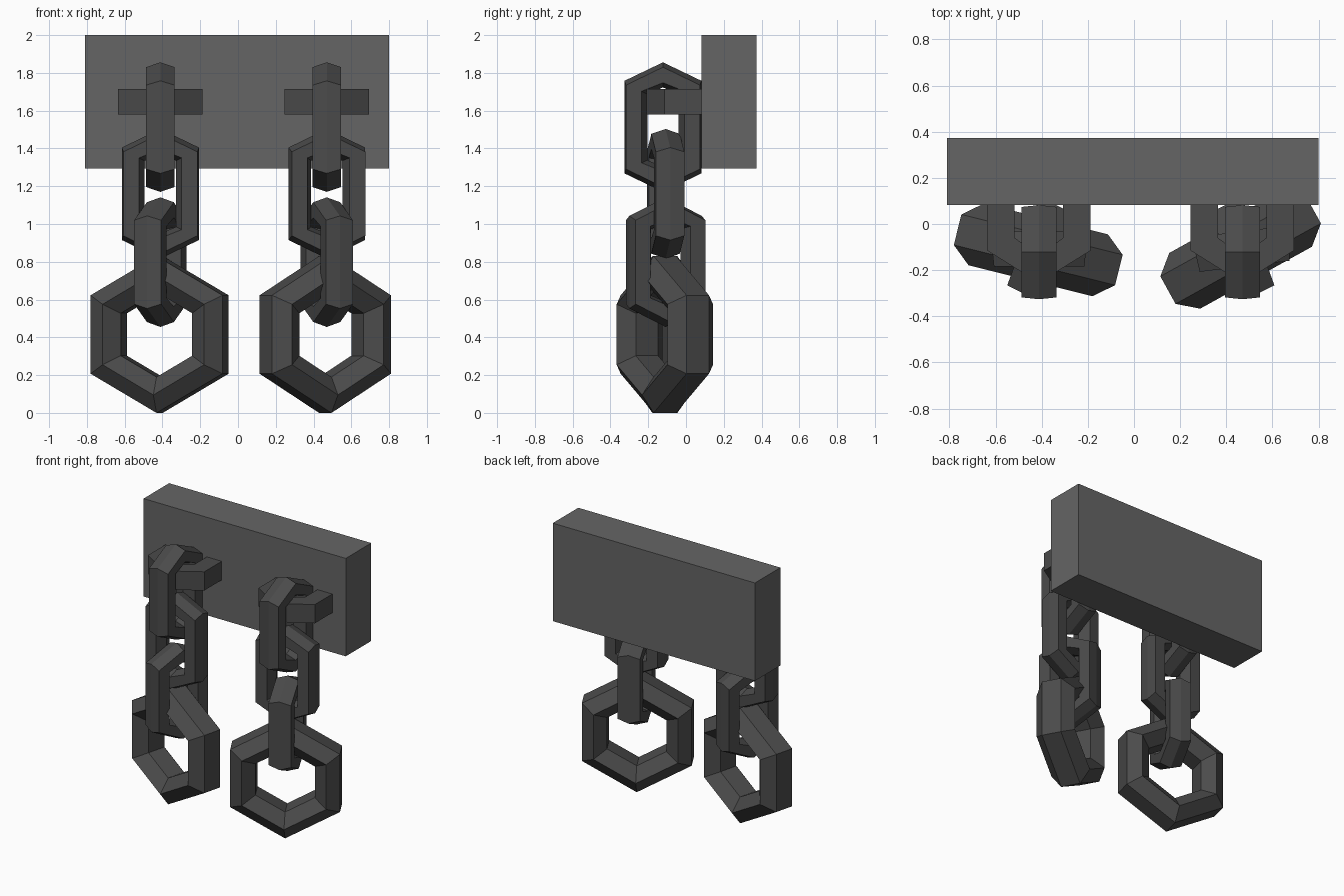
import bpy, bmesh, math

if "Cube" in bpy.data.objects:
    bpy.data.objects.remove(bpy.data.objects["Cube"])


def paint(name, value):
    mat = bpy.data.materials.new(name)
    mat.diffuse_color = (value, value, value, 1)
    mat.use_nodes = True
    mat.node_tree.nodes["Principled BSDF"].inputs["Base Color"].default_value = mat.diffuse_color
    return mat


wall_grey = paint("wall_grey", .13)
iron_grey = paint("iron_grey", .07)


def finish(name, bm, mat, loc=(0, 0, 0), yaw=0):
    bmesh.ops.recalc_face_normals(bm, faces=bm.faces)
    me = bpy.data.meshes.new(name)
    bm.to_mesh(me)
    bm.free()
    me.materials.append(mat)
    ob = bpy.data.objects.new(name, me)
    ob.location = loc
    ob.rotation_euler.z = math.radians(yaw)
    bpy.context.collection.objects.link(ob)


def link(name, section, loc, yaw):
    """Six-cornered ring in the xz plane; each section point is
    (half width, apex height, shoulder height, depth)."""
    bm = bmesh.new()
    loops = []
    for a, h, s, d in section:
        outline = [(0, h), (a, s), (a, -s), (0, -h), (-a, -s), (-a, s)]
        loops.append([bm.verts.new((x, d, z)) for x, z in outline])
    n = len(loops)
    for i in range(n):
        p, q = loops[i], loops[(i + 1) % n]
        for k in range(6):
            m = (k + 1) % 6
            bm.faces.new((p[k], p[m], q[m], q[k]))
    finish(name, bm, iron_grey, loc, yaw)


def prism(name, profile, z0, z1, mat, loc=(0, 0, 0)):
    bm = bmesh.new()
    f = bm.faces.new([bm.verts.new((x, y, z0)) for x, y in profile])
    up = bmesh.ops.extrude_face_region(bm, geom=[f])
    verts = [v for v in up["geom"] if isinstance(v, bmesh.types.BMVert)]
    bmesh.ops.translate(bm, verts=verts, vec=(0, 0, z1 - z0))
    finish(name, bm, mat, loc)


# Wall block
prism("wall_block", [(-.81, .083), (.80, .083), (.80, .373), (-.81, .373)],
      1.295, 2.0, wall_grey)

# Link cross-sections: slim elongated link and heavy hexagonal end ring
slim = [(.204, .343, .245, 0), (.196, .317, .222, .076), (.113, .235, .19, .076),
        (.083, .21, .175, 0), (.113, .235, .19, -.076), (.196, .317, .222, -.076)]
heavy = [(.36, .415, .2075, -.068), (.36, .415, .2075, .068), (.277, .32, .16, .138),
         (.195, .225, .1125, .068), (.195, .225, .1125, -.068), (.277, .32, .16, -.138)]

# Staple outline: chamfered U seen from above
outer = [(.224, .1), (.224, -.115), (.075, -.208)]
inner = [(.05, -.1), (.105, -.06), (.105, .1)]
staple = (outer + [(-x, y) for x, y in outer[::-1]]
          + [(-x, y) for x, y in inner[::-1]] + inner)

# Two hanging chains
for side, x, yaws in (("left", -.411, (90, 0, 70, -14)),
                      ("right", .47, (90, 7, 110, 29))):
    prism(side + "_staple", staple, 1.58, 1.715, iron_grey, (x - .001, 0, 0))
    for i, (z, yaw) in enumerate(zip((1.513, 1.16, .798), yaws)):
        y = -.122 if i == 0 else -.108
        link(f"{side}_link_{i + 1}", slim, (x, y, z), yaw)
    end_x = -.415 if side == "left" else .462
    link(side + "_end_ring", heavy, (end_x, -.112, .415), yaws[3])
